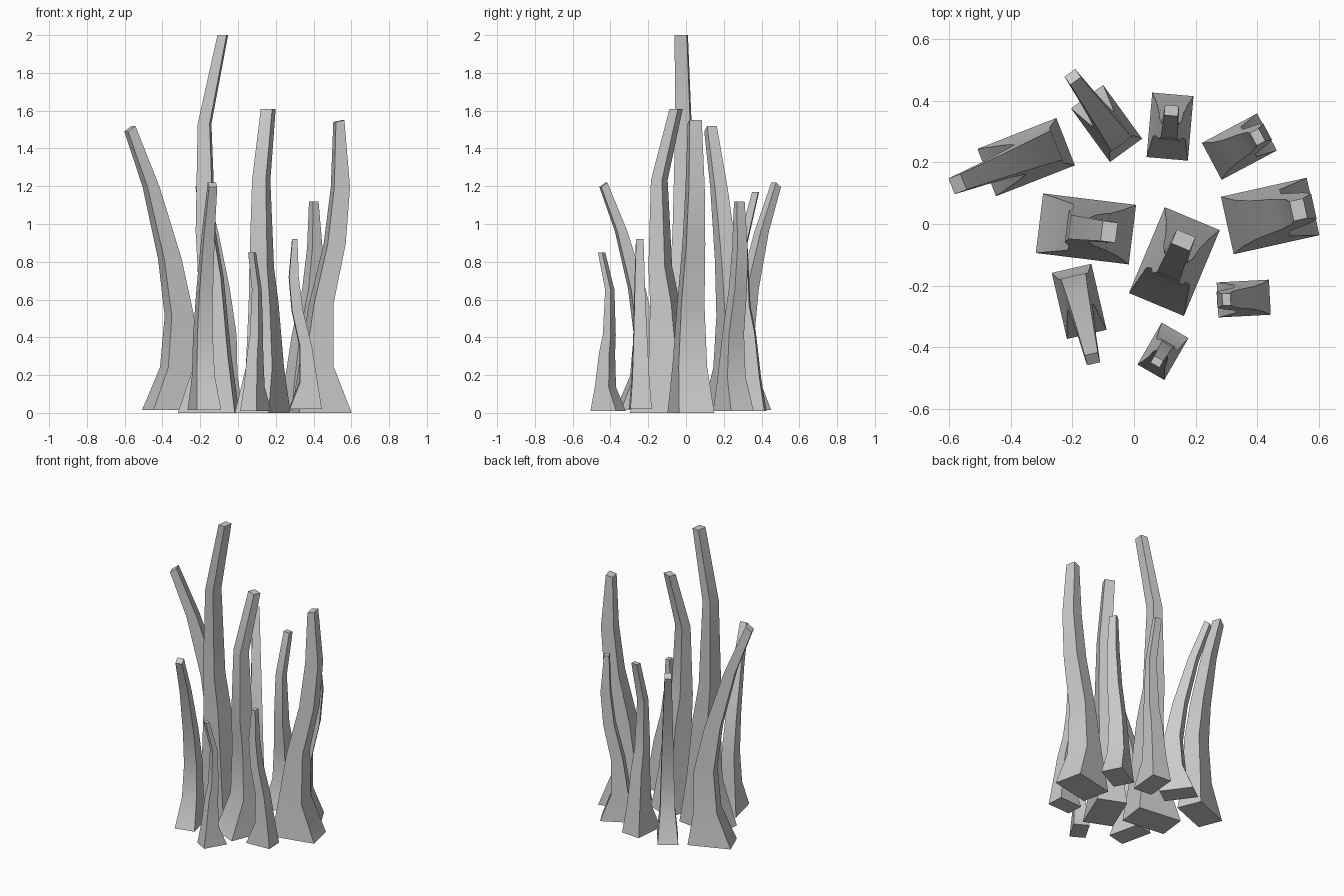
import bpy, bmesh, math
from mathutils import Matrix

cube = bpy.data.objects.get("Cube")
if cube:
    bpy.data.objects.remove(cube, do_unlink=True)

# Single grey stone colour
stone = bpy.data.materials.new("stone_grey")
stone.use_nodes = True
GREY = (0.6, 0.6, 0.6, 1)
stone.diffuse_color = GREY
stone.node_tree.nodes["Principled BSDF"].inputs["Base Color"].default_value = GREY

# Ring profiles: height, shift along the lean, half length, half width
# (heights relative to the spire height, the rest to the base length)
LEANING = [(0, 0, .5, .3), (.15, -.11, .27, .22), (.33, -.155, .23, .19),
           (.53, .04, .18, .165), (.785, .43, .125, .13), (1, .87, .075, .1)]
SWAYED = [(0, 0, .5, .335), (.16, -.1, .27, .27), (.37, -.01, .185, .22),
          (.58, .25, .17, .18), (.775, .36, .15, .15), (1, .33, .08, .115)]
HOOKED = [(0, 0, .5, .32), (.15, .1, .27, .25), (.36, .04, .2, .2),
          (.48, -.05, .155, .17), (.765, -.07, .105, .13), (1, .25, .08, .108)]


def spire(name, profile, x, y, angle, length, bottom, top, cap_tilt=0):
    """Stack four-sided rings along a bent path and close both ends."""
    bm = bmesh.new()
    rings = []
    for h, shift, a, w in profile:
        z = bottom + h * (top - bottom)
        ring = []
        for sx, sy in ((-1, -1), (1, -1), (1, 1), (-1, 1)):
            drop = cap_tilt * (1 + sx) / 2 if h == 1 else 0
            ring.append(bm.verts.new(((shift + sx * a) * length,
                                      sy * w * length, z - drop)))
        rings.append(ring)
    for low, high in zip(rings, rings[1:]):
        for i in range(4):
            j = (i + 1) % 4
            bm.faces.new((low[i], low[j], high[j], high[i]))
    bm.faces.new(rings[0][::-1])
    bm.faces.new(rings[-1])
    bm.transform(Matrix.Translation((x, y, 0))
                 @ Matrix.Rotation(math.radians(angle), 4, "Z"))
    mesh = bpy.data.meshes.new(name)
    bm.to_mesh(mesh)
    bm.free()
    mesh.materials.append(stone)
    obj = bpy.data.objects.new(name, mesh)
    bpy.context.collection.objects.link(obj)
    return obj


# Spires that lean outward past their base
spires = [
    spire("left_leaning_spire", LEANING, -.35, .217, 201.4, .275, .015, 1.52, .03),
    spire("back_leaning_spire", LEANING, -.089, .326, 126, .215, .015, 1.22, .024),
    spire("front_leaning_spire", LEANING, -.178, -.251, -77, .22, .015, 1.22, .024),
    # Spires with a gentle sway
    spire("right_swayed_spire", SWAYED, .442, .026, 12.5, .285, 0, 1.54, -.01),
    spire("back_swayed_spire", SWAYED, .342, .251, 28, .203, .01, 1.12),
    spire("small_swayed_spire", SWAYED, .356, -.242, 183, .17, .02, .92),
    # Upright spires with a hooked tip
    spire("tall_hooked_spire", HOOKED, -.156, -.016, -7, .304, 0, 2.0),
    spire("centre_hooked_spire", HOOKED, .131, -.122, 67.3, .302, 0, 1.61),
    spire("back_hooked_spire", HOOKED, .117, .316, 95 - 10, .21, .01, 1.17),
    spire("small_hooked_spire", HOOKED, .094, -.413, 240, .157, .01, .85),
]

# Soften shallow bends, keep the corners crisp
bpy.ops.object.select_all(action="DESELECT")
for obj in spires:
    obj.select_set(True)
bpy.context.view_layer.objects.active = spires[0]
bpy.ops.object.shade_smooth_by_angle(angle=math.radians(30))
